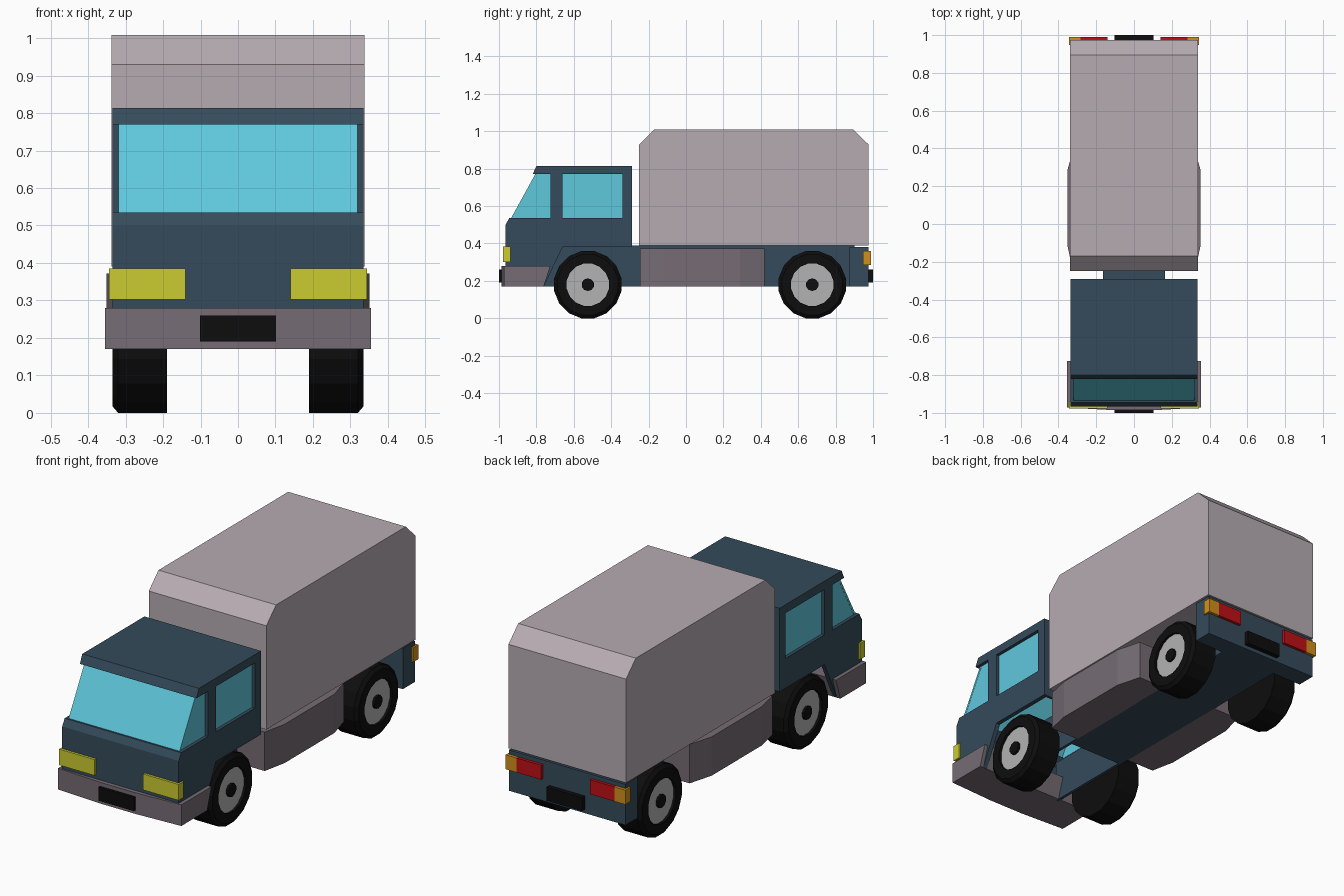
import bpy, bmesh, math
from mathutils import Matrix, Vector

if "Cube" in bpy.data.objects:
    bpy.data.objects.remove(bpy.data.objects["Cube"])


def mat(name, rgb):
    m = bpy.data.materials.new(name)
    m.diffuse_color = (*rgb, 1)
    m.use_nodes = True
    m.node_tree.nodes["Principled BSDF"].inputs["Base Color"].default_value = m.diffuse_color
    return m


BLUE = mat("blue_paint", (0.035, 0.07, 0.105))
GLASS = mat("glass", (0.115, 0.58, 0.72))
CARGO = mat("cargo_paint", (0.47, 0.41, 0.45))
TRIM = mat("trim", (0.18, 0.15, 0.175))
BLACK = mat("black", (0.004, 0.004, 0.004))
RIM = mat("rim", (0.45, 0.45, 0.45))
YELLOW = mat("headlight", (0.6, 0.6, 0.03))
RED = mat("tail_red", (0.52, 0.005, 0.008))
ORANGE = mat("indicator", (0.65, 0.28, 0.012))


def finish(name, bm, material):
    bmesh.ops.recalc_face_normals(bm, faces=bm.faces)
    me = bpy.data.meshes.new(name)
    bm.to_mesh(me)
    bm.free()
    me.materials.append(material)
    ob = bpy.data.objects.new(name, me)
    bpy.context.collection.objects.link(ob)
    return ob


def extrude(name, pts, offset, material):
    bm = bmesh.new()
    face = bm.faces.new([bm.verts.new(p) for p in pts])
    res = bmesh.ops.extrude_face_region(bm, geom=[face], use_keep_orig=True)
    top = [v for v in res["geom"] if isinstance(v, bmesh.types.BMVert)]
    bmesh.ops.translate(bm, verts=top, vec=offset)
    return finish(name, bm, material)


def side_prism(name, yz, x0, x1, material):
    return extrude(name, [(x0, y, z) for y, z in yz], (x1 - x0, 0, 0), material)


def plan_prism(name, xy, z0, z1, material):
    return extrude(name, [(x, y, z0) for x, y in xy], (0, 0, z1 - z0), material)


def box(name, x, y, z, material):
    yz = [(y[0], z[0]), (y[1], z[0]), (y[1], z[1]), (y[0], z[1])]
    return side_prism(name, yz, x[0], x[1], material)


def mirror(ob):
    ob.modifiers.new("mirror", 'MIRROR')
    return ob


def lathe(name, profile, centre, material, sides=16):
    # profile of (x, radius) spun around the x axis
    bm = bmesh.new()
    rings = []
    for x, r in profile:
        angles = [2 * math.pi * (i + 0.5) / sides for i in range(sides)]
        rings.append([bm.verts.new(Vector(centre) + Vector((x, r * math.cos(a), r * math.sin(a))))
                      for a in angles])
    for a, b in zip(rings, rings[1:]):
        for i in range(sides):
            j = (i + 1) % sides
            bm.faces.new((a[i], a[j], b[j], b[i]))
    bm.faces.new(rings[0])
    bm.faces.new(rings[-1])
    return mirror(finish(name, bm, material))


# Cargo box with chamfered top ends
side_prism("cargo_box", [(-0.25, 0.39), (-0.25, 0.93), (-0.17, 1.008), (0.895, 1.008),
                         (0.975, 0.93), (0.975, 0.39)], -0.338, 0.338, CARGO)

# Cab lower shell, open underneath
side_prism("cab_front", [(-0.965, 0.28), (-0.965, 0.5), (-0.945, 0.535), (-0.915, 0.535),
                         (-0.95, 0.49), (-0.95, 0.28)], -0.335, 0.335, BLUE)
mirror(side_prism("cab_side", [(-0.964, 0.28), (-0.964, 0.5), (-0.944, 0.535), (-0.29, 0.535),
                               (-0.29, 0.38), (-0.66, 0.38), (-0.76, 0.17), (-0.79, 0.28)],
                  0.312, 0.335, BLUE))
box("cab_back", (-0.335, 0.335), (-0.305, -0.29), (0.38, 0.775), BLUE)

# Roof and window pillars
side_prism("cab_roof", [(-0.82, 0.77), (-0.80, 0.814), (-0.29, 0.814), (-0.29, 0.77)],
           -0.335, 0.335, BLUE)
for name, y in (("door_pillar", (-0.725, -0.66)), ("rear_pillar", (-0.34, -0.29))):
    mirror(box(name, (0.31, 0.335), y, (0.53, 0.775), BLUE))

# Recessed glass
side_prism("windscreen", [(-0.938, 0.53), (-0.805, 0.772), (-0.793, 0.772), (-0.926, 0.53)],
           -0.319, 0.319, GLASS)
mirror(side_prism("side_window", [(-0.937, 0.53), (-0.805, 0.772), (-0.33, 0.772), (-0.33, 0.53)],
                  0.310, 0.318, GLASS))

# Chassis: solid middle, open rails below the cab, wide rear panel
box("chassis", (-0.165, 0.165), (-0.3, 0.9), (0.17, 0.39), BLUE)
mirror(box("front_rail", (0.15, 0.165), (-0.78, -0.29), (0.17, 0.385), BLUE))
box("rear_panel", (-0.335, 0.335), (0.875, 0.975), (0.17, 0.382), BLUE)

# Side skirts between the wheels
mirror(plan_prism("side_skirt", [(0.16, -0.245), (0.325, -0.245), (0.351, -0.12), (0.351, 0.29),
                                 (0.315, 0.42), (0.16, 0.42)], 0.17, 0.372, TRIM))

# Front bumper, back edge sloped along the wheel arch
bumper = plan_prism("front_bumper", [(-0.355, -0.725), (-0.355, -0.972), (-0.1, -0.986),
                                     (0.1, -0.986), (0.355, -0.972), (0.355, -0.725)],
                    0.17, 0.28, TRIM)
for v in bumper.data.vertices:
    if v.co.y > -0.8 and v.co.z < 0.2:
        v.co.y -= 0.035

# Lights
mirror(box("headlight", (0.14, 0.344), (-0.978, -0.937), (0.302, 0.385), YELLOW))
mirror(box("tail_light", (0.14, 0.282), (0.947, 0.99), (0.285, 0.36), RED))
mirror(box("rear_indicator", (0.282, 0.344), (0.947, 0.99), (0.285, 0.36), ORANGE))

# Blank number plates
box("front_plate", (-0.102, 0.102), (-1.0, -0.97), (0.19, 0.26), BLACK)
box("rear_plate", (-0.102, 0.102), (0.96, 1.0), (0.19, 0.26), BLACK)

# Wheels
for name, y in (("front", -0.525), ("rear", 0.675)):
    c = (0, y, 0.1795)
    lathe(name + "_tyre", [(0.19, 0.183), (0.32, 0.183), (0.335, 0.165), (0.335, 0.115),
                           (0.315, 0.115)], c, BLACK)
    lathe(name + "_rim", [(0.30, 0.116), (0.322, 0.116)], c, RIM)
    lathe(name + "_hub", [(0.30, 0.034), (0.335, 0.034)], c, BLACK, 10)
